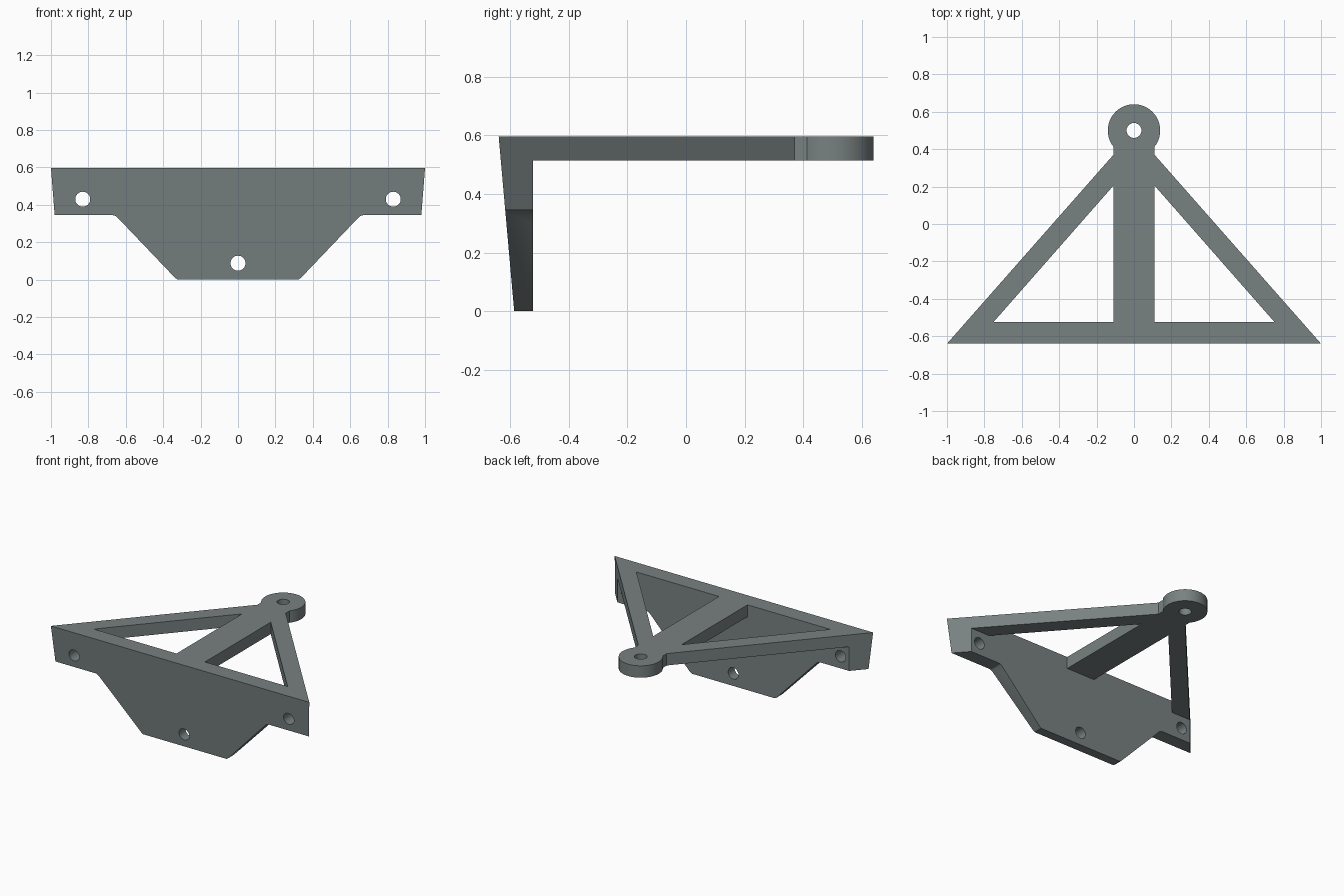
import bpy, bmesh, math
from mathutils import Vector

if "Cube" in bpy.data.objects:
    bpy.data.objects.remove(bpy.data.objects["Cube"])

TOP, UNDER, STEP = 0.597, 0.514, 0.345   # slab top, slab underside, ear underside
BACK = -0.523                            # rear face of the front plate
EYE_Y, EYE_R, HOLE_R, NECK = 0.5, 0.14, 0.04, 0.11

metal = bpy.data.materials.new("slate grey")
metal.diffuse_color = (0.19, 0.22, 0.22, 1)
metal.use_nodes = True
metal.node_tree.nodes["Principled BSDF"].inputs["Base Color"].default_value = metal.diffuse_color


def prism(name, points, lo, hi, axis="z"):
    """Extrude a plan (x, y) or front (x, z) outline between lo and hi."""
    place = (lambda a, b, d: (a, b, d)) if axis == "z" else (lambda a, b, d: (a, d, b))
    bm = bmesh.new()
    ends = [[bm.verts.new(place(a, b, d)) for a, b in points] for d in (lo, hi)]
    bm.faces.new(ends[0])
    bm.faces.new(ends[1])
    n = len(points)
    for i in range(n):
        j = (i + 1) % n
        bm.faces.new((ends[0][i], ends[0][j], ends[1][j], ends[1][i]))
    bmesh.ops.recalc_face_normals(bm, faces=bm.faces)
    mesh = bpy.data.meshes.new(name)
    bm.to_mesh(mesh)
    bm.free()
    obj = bpy.data.objects.new(name, mesh)
    bpy.context.collection.objects.link(obj)
    mesh.materials.append(metal)
    return obj


def circle(cx, cy, r, n=32):
    return [(cx + r * math.cos(math.tau * i / n), cy + r * math.sin(math.tau * i / n))
            for i in range(n)]


# Solid block: triangle with a necked round eye at the back
start = -math.acos(NECK / EYE_R)
sweep = math.pi - 2 * start
eye = [(EYE_R * math.cos(start + sweep * i / 48), EYE_Y + EYE_R * math.sin(start + sweep * i / 48))
       for i in range(49)]
outline = [(-1, -0.64), (1, -0.64), (NECK, 0.37)] + eye + [(-NECK, 0.37)]
bracket = prism("bracket", outline, 0, TOP)

# Lean the front face back towards the bottom, following the triangle's sides
lean = 0.053
for v in bracket.data.vertices:
    if v.co.y < -0.6 and v.co.z < 0.01:
        v.co.y += lean
        v.co.x -= math.copysign(lean * (1 - NECK) / 1.01, v.co.x)

# Space under the slab, behind the plate
cutters = [prism("underside_cutter", [(-2, BACK), (2, BACK), (2, 2), (-2, 2)], -1, UNDER)]

for s in (-1, 1):
    # Triangular window beside the centre rib
    cutters.append(prism("window_cutter", [(s * NECK, BACK), (s * 0.75, BACK), (s * NECK, 0.205)],
                         0.3, 1))
    # Stepped and sloped lower corner of the plate
    corner = [(1.2, STEP), (0.672, STEP), (0.658, 0.342), (0.645, 0.333),
              (0.335, 0.008), (0.325, 0.002), (0.31, -0.01), (0.31, -0.3), (1.2, -0.3)]
    cutters.append(prism("corner_cutter", [(s * x, z) for x, z in corner], -1, 1, "y"))

# Bolt holes through the plate and the eye
for x, z in ((-0.83, 0.43), (0.83, 0.43), (0, 0.088)):
    cutters.append(prism("bolt_cutter", circle(x, z, HOLE_R), -1, -0.45, "y"))
cutters.append(prism("eye_cutter", circle(0, EYE_Y, HOLE_R), 0.3, 1))

bpy.context.view_layer.objects.active = bracket
for c in cutters:
    c.hide_render = True
    mod = bracket.modifiers.new("cut", "BOOLEAN")
    mod.operation, mod.solver, mod.object = "DIFFERENCE", "EXACT", c
    bpy.ops.object.modifier_apply(modifier=mod.name)
for c in cutters:
    bpy.data.objects.remove(c)

bpy.ops.object.select_all(action="DESELECT")
bracket.select_set(True)
bpy.ops.object.shade_smooth_by_angle(angle=math.radians(20))
